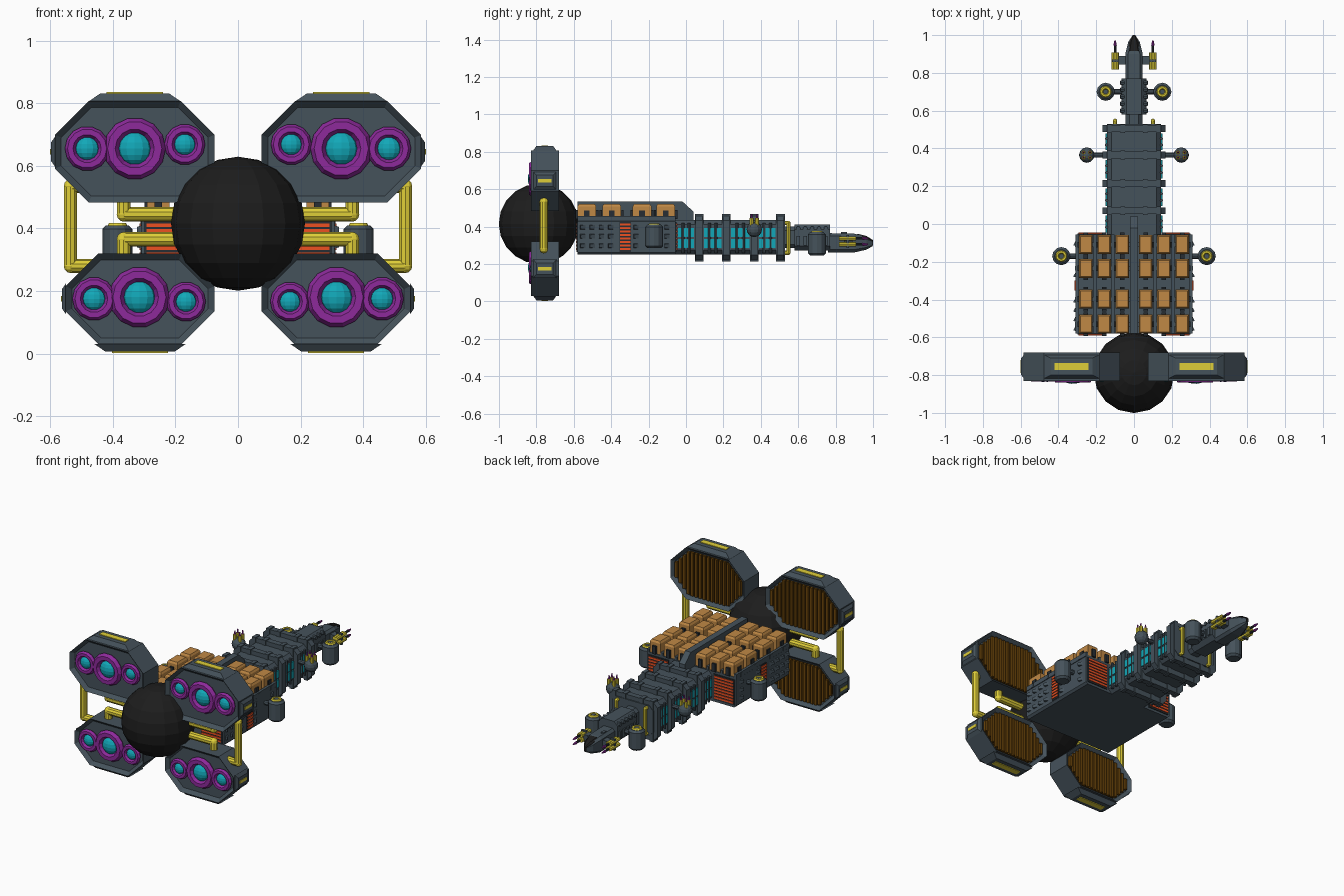
import bpy, bmesh
from math import pi, cos, sin
from mathutils import Matrix, Vector

if "Cube" in bpy.data.objects:
    bpy.data.objects.remove(bpy.data.objects["Cube"])

COL = dict(slate=(.06, .085, .105), dark=(.02, .027, .033), black=(.012, .012, .012),
           orange=(.53, .25, .06), yellow=(.74, .62, .04), purple=(.27, .023, .33),
           cyan=(.006, .39, .48), red=(.85, .08, .015), brown=(.15, .06, .003), umber=(.04, .018, .002))
mats = {}
for k, c in COL.items():
    mats[k] = bpy.data.materials.new(k)
    mats[k].diffuse_color = (*c, 1)
parts = {}


def part(name, color='slate', mirror=True):
    parts[name] = (bmesh.new(), color, mirror)
    return parts[name][0]


def box(bm, x, y, z):
    """Box from (low, high) ranges."""
    c = Vector(((x[0]+x[1])/2, (y[0]+y[1])/2, (z[0]+z[1])/2))
    s = (x[1]-x[0], y[1]-y[0], z[1]-z[0], 1)
    bmesh.ops.create_cube(bm, size=1, matrix=Matrix.Translation(c) @ Matrix.Diagonal(s))


def hull(bm, pts):
    vs = [bm.verts.new(p) for p in pts]
    bmesh.ops.convex_hull(bm, input=vs)


def cyl(bm, a, b, r, r2=None, n=12):
    a, b = Vector(a), Vector(b)
    d = b - a
    m = Matrix.Translation((a+b)/2) @ d.to_track_quat('Z', 'Y').to_matrix().to_4x4()
    bmesh.ops.create_cone(bm, cap_ends=True, segments=n, radius1=r,
                          radius2=r if r2 is None else r2, depth=d.length, matrix=m)


def ball(bm, c, r, u=12, v=8, sc=(1, 1, 1)):
    m = Matrix.Translation(c) @ Matrix.Diagonal((*sc, 1))
    bmesh.ops.create_uvsphere(bm, u_segments=u, v_segments=v, radius=r, matrix=m)


def torus(bm, c, R, r, n=14, k=6, up=False):
    """Ring facing y (or z when up)."""
    g = []
    for i in range(n):
        a = 2*pi*i/n
        row = []
        for j in range(k):
            t = 2*pi*j/k
            q, h = R + r*cos(t), r*sin(t)
            off = (q*cos(a), q*sin(a), h) if up else (q*cos(a), h, q*sin(a))
            row.append(bm.verts.new(Vector(c) + Vector(off)))
        g.append(row)
    for i in range(n):
        for j in range(k):
            i2, j2 = (i+1) % n, (j+1) % k
            bm.faces.new((g[i][j], g[i2][j], g[i2][j2], g[i][j2]))


def loft(bm, secs, rim=0, sink=0):
    """Chamfered rectangles (y, cx, half width, z low, z high, chamfer) joined along y."""
    rings, fs = [], []
    for y, cx, w, z0, z1, c in secs:
        p = [(w, z0+c), (w, z1-c), (w-c, z1), (c-w, z1), (-w, z1-c), (-w, z0+c), (c-w, z0), (w-c, z0)]
        rings.append([bm.verts.new((cx+x, y, z)) for x, z in p])
    for a, b in zip(rings, rings[1:]):
        fs += [bm.faces.new((a[i], a[(i+1) % 8], b[(i+1) % 8], b[i])) for i in range(8)]
    caps = [bm.faces.new(rings[0]), bm.faces.new(rings[-1])]
    bmesh.ops.recalc_face_normals(bm, faces=fs+caps)
    if rim:
        bmesh.ops.inset_individual(bm, faces=caps, thickness=rim, depth=-sink)


def pipe(bm, pts, r, n=10):
    for a, b in zip(pts, pts[1:]):
        cyl(bm, a, b, r, n=n)
    for p in pts[1:-1]:
        ball(bm, p, r*1.03, n, 6)


# Rear reactor sphere
ball(part('reactor_sphere', 'black', False), (0, -.787, .415), .214, 16, 10)

# Engine pods with nozzles, caps and slatted backs
pod, ring, glow = part('engine_pods'), part('nozzle_rings', 'purple'), part('nozzle_domes', 'cyan')
strip, back, slat = part('pod_light_strips', 'yellow'), part('pod_back_panels', 'umber'), part('pod_slats', 'brown')
Y0, Y1, YC = -.83, -.68, -.755
for cx, cz, w, h, c, s, noz in (
        (.33, .645, .255, .162, .108, 1, ((.17, .668, .064), (.33, .655, .097), (.482, .655, .07))),
        (.313, .175, .238, .145, .105, -1, ((.166, .166, .062), (.315, .18, .095), (.46, .175, .068)))):
    loft(pod, [(Y0, cx, w, cz-h, cz+h, c), (Y1, cx, w, cz-h, cz+h, c)], .022, .022)
    zb, zt = cz+s*h, cz+s*(h+.028)
    hull(pod, [(cx+i*a, YC+j*b, z) for i in (-1, 1) for j in (-1, 1)
               for a, b, z in ((.145, .062, zb), (.11, .045, zt-s*.004))])
    box(strip, (cx-.09, cx+.09), (YC-.018, YC+.018), sorted((zb, zt)))
    hull(pod, [(x, YC+j*b, cz+i*a) for i in (-1, 1) for j in (-1, 1)
               for a, b, x in ((.05, .062, cx+w-.002), (.03, .045, cx+w+.012))])
    box(strip, (cx+w, cx+w+.015), (YC-.035, YC+.035), (cz-.009, cz+.009))
    for x, z, r in noz:
        torus(ring, (x, -.818, z), r*.77, r*.25)
        cyl(ring, (x, -.80, z), (x, -.815, z), r*.8, n=14)
        ball(glow, (x, -.812, z), r*.54, 12, 8, (1, .65, 1))
    loft(back, [(-.705, cx, w-.025, cz-h+.025, cz+h-.025, c-.01), (-.698, cx, w-.025, cz-h+.025, cz+h-.025, c-.01)])
    for i in range(-8, 9):
        dx = i*(w-.035)/8
        hh = h-.026-max(0, c-.01-(w-.025-abs(dx)))
        box(slat, (cx+dx-.008, cx+dx+.008), (-.70, -.685), (cz-hh, cz+hh))

# Yellow pipes between the pods
p = part('pod_pipes', 'yellow')
pipe(p, [(.45, -.76, .535), (.535, -.76, .535), (.535, -.76, .28), (.45, -.76, .28)], .022)
pipe(p, [(.12, -.76, .445), (.365, -.76, .445), (.365, -.76, .50)], .023)
pipe(p, [(.12, -.76, .365), (.365, -.76, .365), (.365, -.76, .30)], .023)

# Cargo hull and central spine
b = part('cargo_hull', mirror=False)
loft(b, [(-.58, 0, .308, .25, .44, .012), (-.055, 0, .308, .25, .44, .012)])
b = part('spine_wall', mirror=False)
hull(b, [(x, y, z) for x in (-.02, .02) for y, z in ((-.58, .43), (-.58, .535), (-.02, .535), (.04, .48), (.04, .43))])

# Cargo containers with rails and latches
con, rail, latch = part('containers', 'orange'), part('cargo_rails'), part('container_latches', 'dark')
for y0, y1 in ((-.58, -.48), (-.45, -.345), (-.285, -.185), (-.16, -.058)):
    ym = (y0+y1)/2
    for x in (.062, .158, .255):
        hull(con, [(x+i*a, ym+j*d, z) for i in (-1, 1) for j in (-1, 1)
                   for a, d, z in ((.036, .05, .44), (.036, .05, .508), (.029, .043, .52))])
        for yy in (y0-.006, y1+.006):
            box(latch, (x-.012, x+.012), (yy-.006, yy+.006), (.44, .49))
        box(latch, (x+.034, x+.043), (ym-.015, ym+.015), (.44, .485))
    box(rail, (.02, .312), (ym-.012, ym+.012), (.43, .455))
for x in (.11, .207, .302):
    box(rail, (x-.008, x+.008), (-.58, -.055), (.43, .458))

# Red heat grilles on the cargo ends and sides, side louvres
g, gf, lv = part('heat_grilles', 'red'), part('grille_frames', 'dark'), part('side_louvres')
box(gf, (.155, .298), (-.585, -.05), (.265, .425))
box(gf, (.30, .311), (-.355, -.295), (.265, .425))
for i in range(8):
    z = .275 + i*.0186
    box(g, (.16, .293), (-.589, -.046), (z, z+.011))
    box(g, (.30, .315), (-.352, -.298), (z, z+.011))
for y in (-.55, -.50, -.45, -.40, -.265, -.10):
    for z in (.285, .335, .385):
        hull(lv, [(.306, y-.016, z), (.306, y-.016, z+.025), (.306, y+.016, z), (.306, y+.016, z+.025),
                  (.322, y-.014, z+.004), (.322, y-.014, z+.02)])

# Ribbed mid body
b = part('mid_body', mirror=False)
loft(b, [(-.06, 0, .143, .25, .435, .025), (.53, 0, .143, .25, .435, .025)])
b = part('body_ribs', mirror=False)
for y in (.07, .215, .365, .505):
    loft(b, [(y-.018, 0, .168, .218, .462, .03), (y+.018, 0, .168, .218, .462, .03)])
    for x in (-.13, -.06, .06, .13):
        box(b, (x-.012, x+.012), (y-.023, y+.023), (.213, .467))

# Side windows and their pillars
win, pil = part('side_windows', 'cyan'), part('window_pillars')
for ya, yb in ((-.05, .05), (.09, .195), (.235, .345), (.385, .485)):
    d = (yb-ya)/3
    for i in range(3):
        for z0, z1 in ((.287, .335), (.345, .393)):
            box(win, (.13, .15), (ya+i*d+.006, ya+(i+1)*d-.006), (z0, z1))
    for i in (1, 2):
        cyl(pil, (.146, ya+i*d, .26), (.146, ya+i*d, .42), .008, n=8)

# Yellow pipes at the front of the mid body
p = part('neck_pipes', 'yellow')
pipe(p, [(.1, .52, .42), (.1, .547, .42), (.1, .547, .26), (.1, .52, .26)], .011, 8)

# Ball turrets on arms with upright barrels
t, tb, tt = part('ball_turrets'), part('turret_barrels', 'yellow'), part('barrel_tips', 'purple')
cyl(t, (.14, .365, .385), (.23, .365, .385), .013, n=8)
ball(t, (.25, .365, .385), .041, 12, 8)
for dx in (-.017, .017):
    for dy in (-.014, .014):
        x, y = .25+dx, .365+dy
        cyl(tb, (x, y, .405), (x, y, .445), .011, n=8)
        cyl(tt, (x, y, .445), (x, y, .468), .006, .003, n=6)

# Upright launcher drums beside the cargo and the neck
d, dr = part('launcher_drums'), part('drum_rings', 'yellow')
for x, y, z0, z1, xi in ((.385, -.17, .285, .41, .30), (.15, .70, .245, .37, .05)):
    cyl(d, (x, y, z0), (x, y, z0+.012), .036, .048)
    cyl(d, (x, y, z0+.012), (x, y, z1-.012), .048)
    cyl(d, (x, y, z1-.012), (x, y, z1), .048, .036)
    torus(dr, (x, y, z1), .022, .009, 12, 6, True)
    cyl(d, (x, y, z1-.01), (x, y, z1+.006), .013)
    cyl(d, (xi, y, z1-.04), (x, y, z1-.04), .014, n=8)

# Neck with side studs
b = part('neck', mirror=False)
loft(b, [(.52, 0, .045, .285, .40, .02), (.59, 0, .045, .285, .40, .02)])
loft(b, [(.58, 0, .066, .272, .41, .025), (.77, 0, .066, .272, .41, .025)])
b = part('neck_studs')
for i in range(5):
    y = .60 + i*.037
    cyl(b, (.04, y, .39), (.072, y, .39), .012, n=8)
    box(b, (.06, .075), (y-.009, y+.009), (.30, .35))

# Head with black nose canopy
b = part('head', mirror=False)
loft(b, [(.76, 0, .046, .262, .365, .015), (.90, 0, .046, .262, .362, .015),
         (.965, 0, .03, .277, .345, .012), (.997, 0, .009, .295, .325, .004)])
box(b, (-.03, -.012), (.83, .86), (.355, .37))
b = part('nose_canopy', 'black', False)
loft(b, [(.915, 0, .034, .31, .362, .012), (.965, 0, .025, .305, .35, .01), (1.0, 0, .007, .30, .328, .003)])

# Head guns: yellow bodies, dark barrels, purple tips
m, gb, bl, tip = part('gun_mounts'), part('gun_bodies', 'yellow'), part('gun_barrels', 'dark'), part('gun_tips', 'purple')
box(m, (.04, .09), (.845, .89), (.305, .34))
box(m, (.083, .117), (.858, .872), (.285, .355))
for z in (.305, .337):
    for x in (.092, .108):
        cyl(gb, (x, .818, z), (x, .908, z), .0115, n=8)
    cyl(bl, (.1, .905, z), (.1, .95, z), .007, n=8)
    cyl(tip, (.1, .945, z), (.1, .972, z), .009, .004, n=8)

# Turn every part into an object, mirrored across x where paired
for name, (bm, col, mirror) in parts.items():
    bmesh.ops.recalc_face_normals(bm, faces=bm.faces)
    me = bpy.data.meshes.new(name)
    bm.to_mesh(me)
    bm.free()
    me.materials.append(mats[col])
    ob = bpy.data.objects.new(name, me)
    bpy.context.collection.objects.link(ob)
    if mirror:
        md = ob.modifiers.new('mirror', 'MIRROR')
        md.use_mirror_merge = False

for m in bpy.data.materials:
    if m.users and not m.is_grease_pencil:
        m.use_nodes = True
        m.node_tree.nodes["Principled BSDF"].inputs["Base Color"].default_value = m.diffuse_color
